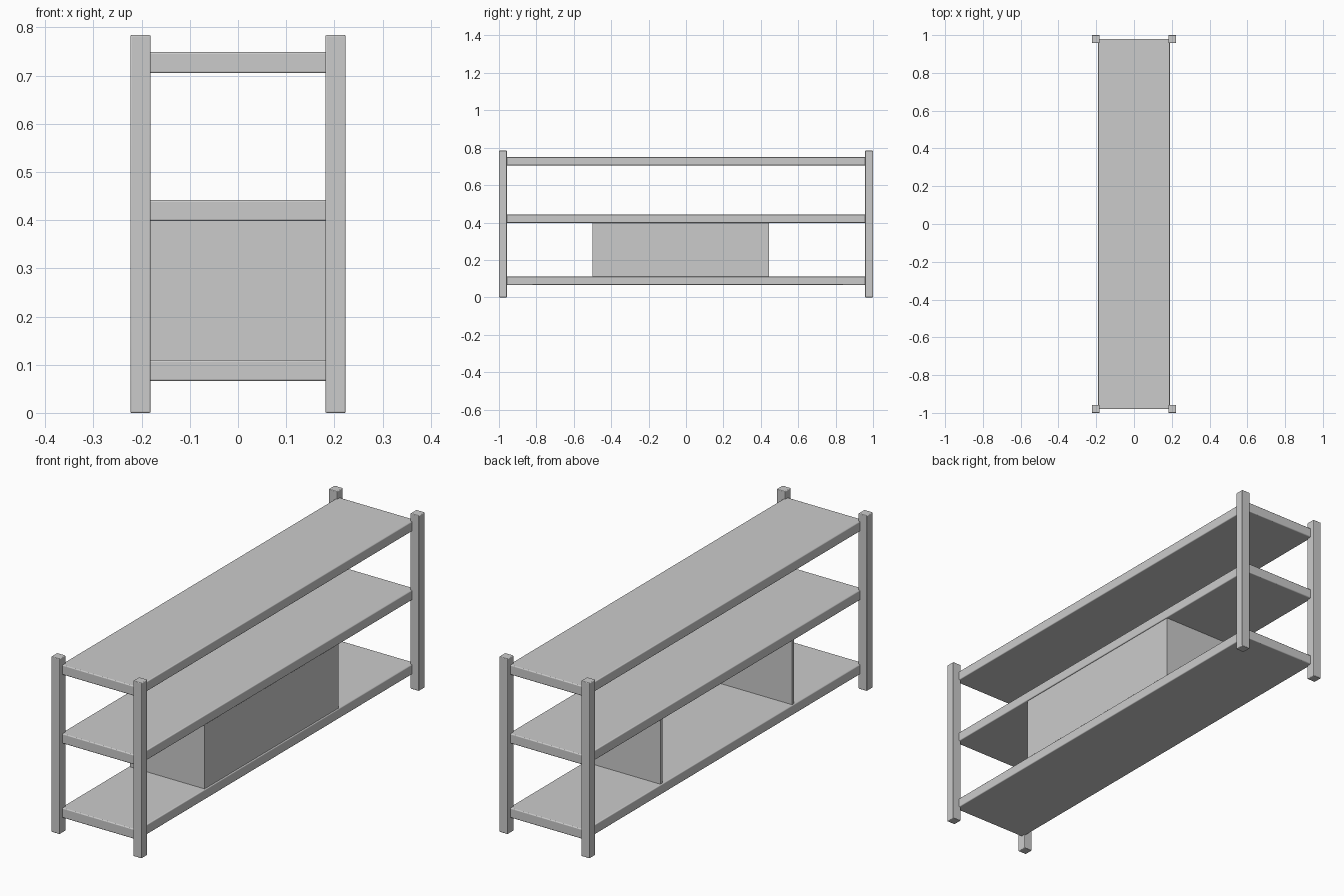
import bpy, math

if "Cube" in bpy.data.objects:
    bpy.data.objects.remove(bpy.data.objects["Cube"])

def box(name, lo, hi, bevel=0.0):
    """Axis-aligned board between two corners, with softened edges."""
    bpy.ops.mesh.primitive_cube_add(size=1)
    ob = bpy.context.object
    ob.name = name
    for v in ob.data.vertices:
        v.co = [(lo[i] + hi[i]) / 2 + v.co[i] * (hi[i] - lo[i]) for i in range(3)]
    if bevel:
        m = ob.modifiers.new("soft_edges", 'BEVEL')
        m.width = bevel
        m.segments = 3
        bpy.ops.object.shade_smooth_by_angle(angle=math.radians(35))
    return ob

# four corner posts
for sx, side in ((-1, "left"), (1, "right")):
    for sy, end in ((-1, "front"), (1, "back")):
        x, y = sx * 0.2025, sy * 0.979
        box(f"{end}_{side}_post", (x - 0.021, y - 0.021, 0),
            (x + 0.021, y + 0.021, 0.784), 0.003)

# three long shelves, let into the posts
for name, z in (("bottom", 0.066), ("middle", 0.398), ("top", 0.705)):
    box(f"{name}_shelf", (-0.19, -0.98, z), (0.19, 0.98, z + 0.044), 0.004)

# open compartment between the lower shelves: two dividers and a panel
z0, z1 = 0.108, 0.40
t = 0.015
box("front_divider", (-0.185, -0.50, z0), (0.185, -0.50 + t, z1))
box("back_divider", (-0.185, 0.445 - t, z0), (0.185, 0.445, z1))
box("side_panel", (0.185 - t, -0.50 + t, z0), (0.185, 0.445 - t, z1))
